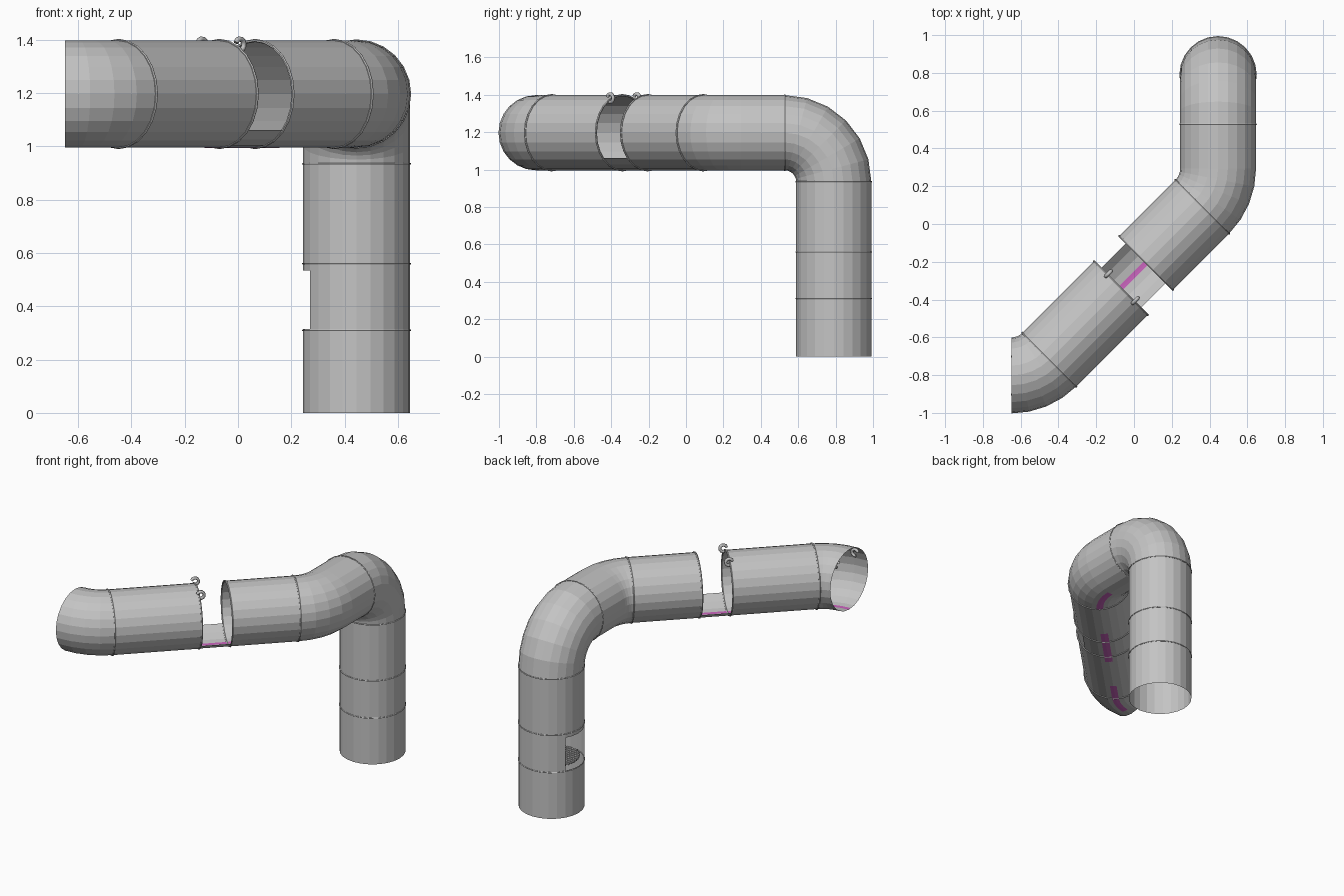
import bpy, bmesh, math
from mathutils import Vector, Matrix

cube = bpy.data.objects.get("Cube")
if cube:
    bpy.data.objects.remove(cube, do_unlink=True)

SIDES = 24
R = 0.201
UP = Vector((0, 0, 1))


def material(name, color):
    m = bpy.data.materials.new(name)
    m.use_nodes = True
    m.diffuse_color = (*color, 1)
    m.node_tree.nodes["Principled BSDF"].inputs["Base Color"].default_value = (*color, 1)
    return m


GREY = material("pipe grey", (0.55, 0.55, 0.55))
PINK = material("pink stripe", (0.6, 0.13, 0.52))


def finish(name, bm, mat):
    mesh = bpy.data.meshes.new(name)
    bm.to_mesh(mesh)
    bm.free()
    mesh.materials.append(mat)
    ob = bpy.data.objects.new(name, mesh)
    bpy.context.collection.objects.link(ob)


def tube(name, stations, mat=GREY, radius=R, start=0, end=360, steps=SIDES):
    """Sweep an arc of a circle through (point, tangent, side) stations."""
    bm = bmesh.new()
    rows = []
    for p, t, side in stations:
        up = side.cross(t)
        row = []
        for i in range(steps + 1):
            a = math.radians(start + (end - start) * i / steps)
            row.append(bm.verts.new(p + (side * math.cos(a) + up * math.sin(a)) * radius))
        rows.append(row)
    for a, b in zip(rows, rows[1:]):
        for i in range(steps):
            bm.faces.new((a[i], b[i], b[i + 1], a[i + 1]))
    bmesh.ops.remove_doubles(bm, verts=bm.verts, dist=1e-5)
    finish(name, bm, mat)


def level(p, t):
    """Station of a level run."""
    return (p, t, t.cross(UP))


def bend(p, t, side, axis, angle, radius, steps):
    """Stations of an elbow turning about axis, starting at p."""
    centre = p + axis.cross(t) * radius
    result = []
    for i in range(steps + 1):
        rot = Matrix.Rotation(angle * i / steps, 3, axis)
        result.append((centre + rot @ (p - centre), rot @ t, rot @ side))
    return result


def ring(name, station, tube_radius=0.006):
    """Thin joint band."""
    p, t, side = station
    bm = bmesh.new()
    up = side.cross(t)
    rows = []
    for i in range(SIDES):
        a = math.tau * i / SIDES
        out = side * math.cos(a) + up * math.sin(a)
        rows.append([bm.verts.new(p + out * (R + tube_radius * math.cos(b)) + t * tube_radius * math.sin(b))
                     for b in (k * math.tau / 6 for k in range(6))])
    for i in range(SIDES):
        a, b = rows[i], rows[(i + 1) % SIDES]
        for k in range(6):
            n = (k + 1) % 6
            bm.faces.new((a[k], a[n], b[n], b[k]))
    bmesh.ops.recalc_face_normals(bm, faces=bm.faces)
    finish(name, bm, GREY)


# Downpipe with an opening on its right
LEFT = Vector((-1, 0, 0))
def post(z):
    return (Vector((0.445, 0.79, z)), UP.copy(), LEFT)

tube("downpipe_lower", [post(0), post(0.315)])
tube("downpipe_window_wall", [post(0.315), post(0.535)], start=30, end=330, steps=20)
tube("downpipe_upper", [post(0.535), post(0.935)])
for z in (0.31, 0.56, 0.935):
    ring("downpipe_ring", post(z), 0.004)

# Slatted grate inside the downpipe
bm = bmesh.new()
for i in range(-6, 7):
    y = i * 0.024
    half = math.sqrt(0.17 ** 2 - y * y)
    slat = Matrix.Translation((0.445, 0.79 + y, 0.335)) @ Matrix.Diagonal((half * 2, 0.014, 0.01, 1))
    bmesh.ops.create_cube(bm, size=1, matrix=slat)
finish("downpipe_grate", bm, GREY)

# Upper elbow, short level run, and middle elbow
upper = bend(post(0.935)[0], UP, LEFT, Vector((1, 0, 0)), math.pi / 2, 0.262, 6)
tube("upper_elbow", upper)
front = Vector((0, -1, 0))
run_start = level(upper[-1][0], front)
run_end = level(run_start[0] + front * 0.235, front)
tube("short_run", [run_start, run_end])
ring("short_run_ring", run_start, 0.004)
middle = bend(*run_end, -UP, math.pi / 4, 0.285, 4)
tube("middle_elbow", middle)

# Diagonal run with an open trough between its two pipes
p0, diag, side = middle[-1]
def along(d):
    return (p0 + diag * d, diag, side)

tube("inner_pipe", [along(0), along(0.42)])
tube("open_trough", [along(0.42), along(0.61)], start=222, end=318, steps=6)
tube("outer_pipe", [along(0.61), along(1.145)])
for d in (0, 0.42, 0.61, 1.145):
    ring("diagonal_ring", along(d))

# Outlet elbow
outlet = bend(*along(1.145), -UP, math.pi / 4, 0.285, 4)
tube("outlet_elbow", outlet)

# Stripe along the bottom of the pipe, inside and out
def stripe(name, stations, radius, half):
    tube(name, stations, PINK, radius, 270 - half, 270 + half, 2)

stripe("stripe_inside", middle + outlet, R - 0.004, 4)
stripe("stripe_under_elbow", middle, R + 0.002, 6)
stripe("stripe_under_trough", [along(0.31), along(0.67)], R + 0.002, 7)
stripe("stripe_under_outlet", [along(0.98)] + outlet[:4], R + 0.002, 6)


# Curved hooks, standing upright at the rims
def hook(name, station, angle, height, shift):
    p, t, s = station
    centre = p + s * math.cos(angle) * R + UP * height + t * shift
    curve = bpy.data.curves.new(name, "CURVE")
    curve.dimensions = "3D"
    curve.bevel_depth = 0.01
    curve.bevel_resolution = 1
    curve.use_fill_caps = True
    spline = curve.splines.new("POLY")
    spline.points.add(9)
    for i, point in enumerate(spline.points):
        a = math.radians(-110 + 30 * i)
        point.co = (*(centre + (UP * math.sin(a) - t * math.cos(a)) * 0.022), 1)
    curve.materials.append(GREY)
    ob = bpy.data.objects.new(name, curve)
    bpy.context.collection.objects.link(ob)


for angle in (60, 120):
    hook("trough_hook", along(0.61), math.radians(angle), 0.185, -0.008)
    hook("outlet_catch", outlet[-1], math.radians(angle), 0.135, -0.027)
